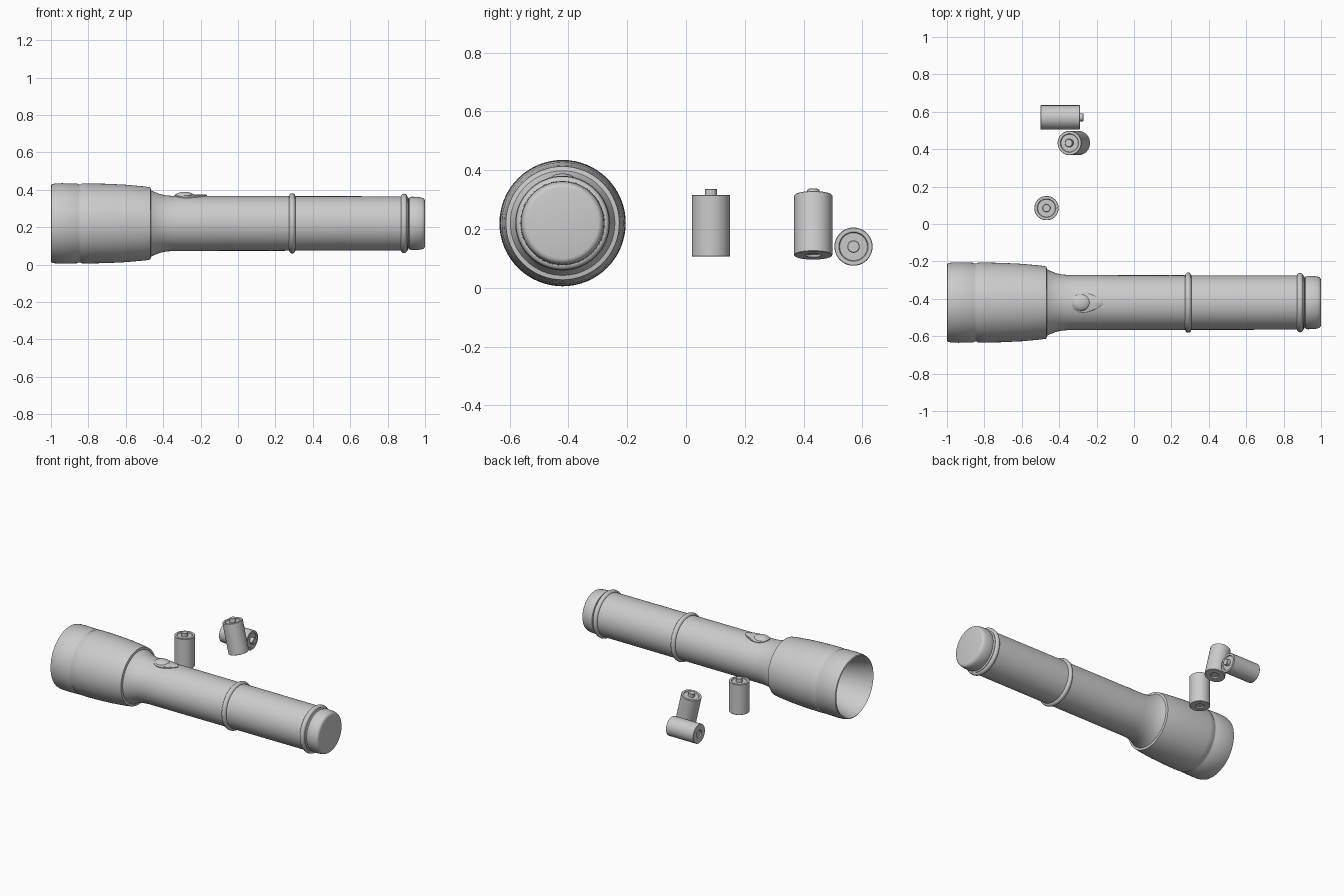
import bpy, bmesh, math
from mathutils import Matrix, Vector

if "Cube" in bpy.data.objects:
    bpy.data.objects.remove(bpy.data.objects["Cube"])

AY, AZ = -0.42, 0.22          # torch axis, running along x
TO_X = Matrix.Rotation(math.pi / 2, 4, 'Y')


def finish(bm, name, matrix=Matrix(), angle=32):
    bmesh.ops.remove_doubles(bm, verts=bm.verts, dist=1e-5)
    bmesh.ops.recalc_face_normals(bm, faces=bm.faces)
    me = bpy.data.meshes.new(name)
    bm.to_mesh(me)
    bm.free()
    me.shade_smooth()
    me.set_sharp_from_angle(angle=math.radians(angle))
    ob = bpy.data.objects.new(name, me)
    ob.matrix_world = matrix
    bpy.context.collection.objects.link(ob)
    return ob


def lathe(name, profile, matrix, segs=64):
    """Spin (height, radius) points about local z."""
    bm = bmesh.new()
    vs = [bm.verts.new((r, 0, h)) for h, r in profile]
    es = [bm.edges.new(p) for p in zip(vs, vs[1:])]
    bmesh.ops.spin(bm, geom=vs + es, cent=(0, 0, 0), axis=(0, 0, 1),
                   angle=2 * math.pi, steps=segs)
    return finish(bm, name, matrix)


torch = Matrix.Translation((0, AY, AZ)) @ TO_X

# Head: hollow bell with reflector bowl
reflector = [(-0.66 - 0.31 * (i / 8) ** 2, 0.03 + 0.162 * i / 8) for i in range(9)]
lathe("head", [(-0.66, 0)] + reflector + [
    (-0.99, 0.197), (-1.0, 0.203), (-0.996, 0.209), (-0.98, 0.213), (-0.94, 0.215),
    (-0.86, 0.213), (-0.85, 0.208), (-0.843, 0.208), (-0.835, 0.213), (-0.8, 0.214),
    (-0.7, 0.212), (-0.6, 0.207), (-0.5, 0.198), (-0.468, 0.193), (-0.465, 0.178),
    (-0.45, 0.17), (-0.42, 0.158), (-0.39, 0.151), (-0.36, 0.148), (-0.34, 0.147)], torch)

# Barrel
lathe("barrel", [(-0.36, 0.147), (0.89, 0.145), (0.908, 0.144), (0.914, 0.13), (0.93, 0.13)], torch)

# Tail cap
lathe("tail_cap", [(0.912, 0.13), (0.917, 0.139), (0.928, 0.143), (0.96, 0.142), (0.98, 0.139),
                   (0.992, 0.135), (0.998, 0.128), (1.0, 0.12), (1.0, 0)], torch)

# Grip rings
for name, x, r in (("middle_ring", 0.29, 0.144), ("tail_ring", 0.888, 0.142)):
    ring = [(x + 0.017 * math.cos(a), r + 0.017 * math.sin(a))
            for a in (2 * math.pi * i / 12 for i in range(13))]
    lathe(name, ring, torch)

# Switch plate: teardrop lying on top of the barrel, following its curve
bm = bmesh.new()
rows = []
for scale, top in ((1.0, 0.14), (1.0, 0.152), (0.93, 0.155), (0.5, 0.156), (0.0, 0.156)):
    row = []
    for i in range(40):
        a = 2 * math.pi * i / 40
        x = scale * 0.087 * math.cos(a)
        y = scale * 0.053 * math.sin(a) * (1 - 0.3 * math.cos(a))
        row.append(bm.verts.new((-0.252 + x, AY + y, AZ + math.sqrt(top ** 2 - y * y))))
    rows.append(row)
for a, b in zip(rows, rows[1:]):
    for i in range(40):
        j = (i + 1) % 40
        bm.faces.new((a[i], a[j], b[j], b[i]))
finish(bm, "switch_plate")

# Switch button: flattened dome
bm = bmesh.new()
bmesh.ops.create_uvsphere(bm, u_segments=32, v_segments=16, radius=1)
bmesh.ops.scale(bm, vec=Vector((0.053, 0.045, 0.025)), verts=bm.verts)
finish(bm, "switch_button", Matrix.Translation((-0.285, AY, 0.364)))

# Batteries: can with recessed ends and a contact nub
battery = [(0.008, 0), (0.008, 0.024), (0, 0.027), (0, 0.063), (0.002, 0.065), (0.208, 0.065),
           (0.21, 0.063), (0.21, 0.05), (0.204, 0.047), (0.204, 0.021),
           (0.228, 0.021), (0.23, 0.019), (0.23, 0)]
placements = (
    ("standing_battery", (-0.468, 0.085, 0.106), 0),
    ("leaning_battery", (-0.298, 0.433, 0.11), -13),
    ("lying_battery", (-0.5, 0.57, 0.14), 90),
)
for name, base, tilt in placements:
    lathe(name, battery, Matrix.Translation(base)
          @ Matrix.Rotation(math.radians(tilt), 4, 'Y'), 48)
